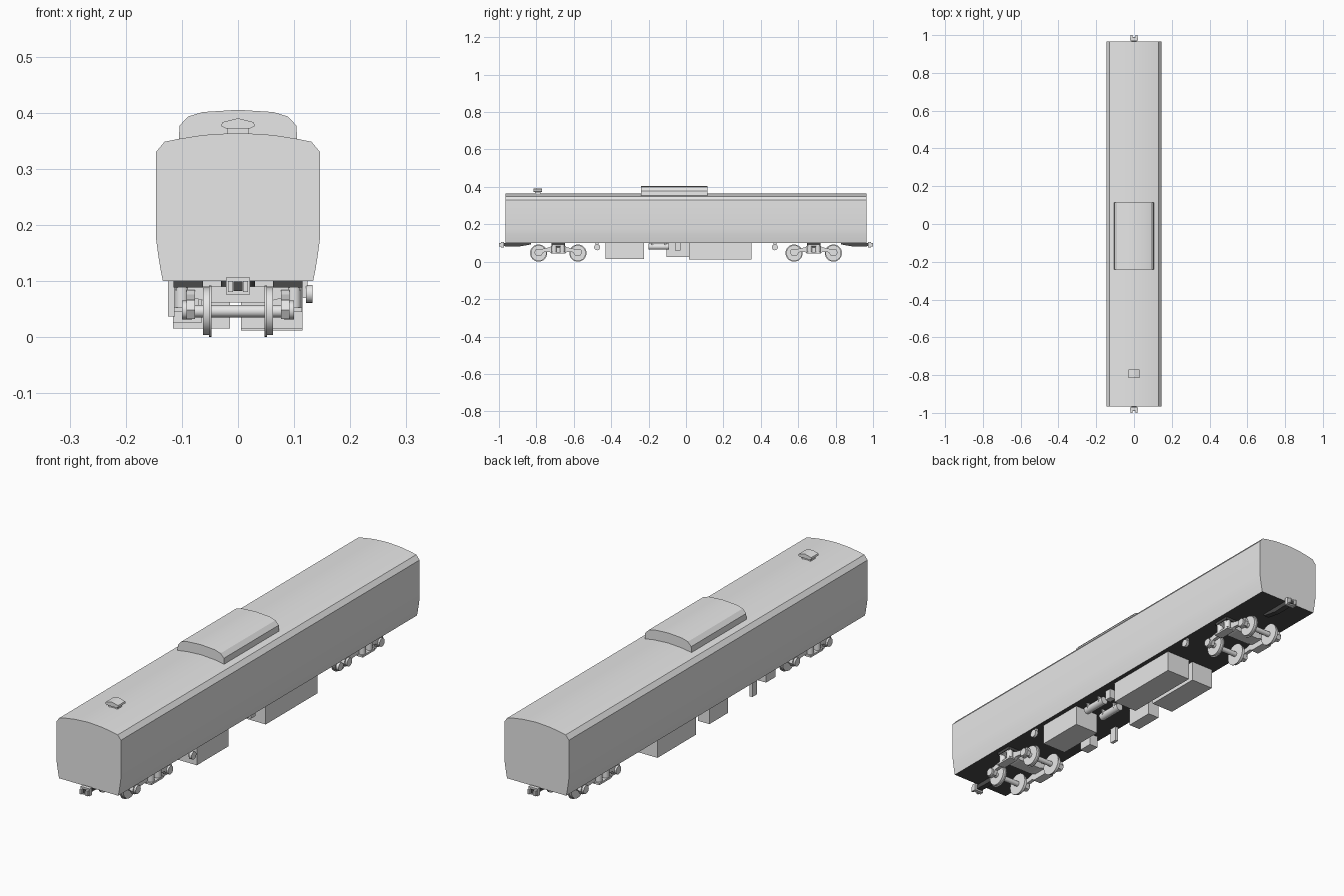
import bpy, bmesh, math
from mathutils import Matrix, Vector

cube = bpy.data.objects.get("Cube")
if cube:
    bpy.data.objects.remove(cube, do_unlink=True)


def material(name, value):
    m = bpy.data.materials.new(name)
    m.use_nodes = True
    colour = (value, value, value, 1)
    m.diffuse_color = colour
    m.node_tree.nodes["Principled BSDF"].inputs["Base Color"].default_value = colour
    return m


GREY = material("light grey", 0.8)
DARK = material("near black", 0.07)


def finish(name, bm, mat, smooth=0):
    bmesh.ops.recalc_face_normals(bm, faces=bm.faces)
    mesh = bpy.data.meshes.new(name)
    bm.to_mesh(mesh)
    bm.free()
    mesh.materials.append(mat)
    ob = bpy.data.objects.new(name, mesh)
    bpy.context.collection.objects.link(ob)
    if smooth:
        bpy.ops.object.select_all(action="DESELECT")
        ob.select_set(True)
        bpy.context.view_layer.objects.active = ob
        bpy.ops.object.shade_smooth_by_angle(angle=math.radians(smooth))
    return ob


def prism(name, pts, lo, hi, axis="y", mat=GREY, smooth=0):
    """Extrude a profile of (side, height) points along x or y."""
    bm = bmesh.new()
    place = (lambda p: (p[0], lo, p[1])) if axis == "y" else (lambda p: (lo, p[0], p[1]))
    face = bm.faces.new([bm.verts.new(place(p)) for p in pts])
    out = bmesh.ops.extrude_face_region(bm, geom=[face])
    move = Vector((0, hi - lo, 0) if axis == "y" else (hi - lo, 0, 0))
    bmesh.ops.translate(bm, vec=move, verts=[v for v in out["geom"] if isinstance(v, bmesh.types.BMVert)])
    return finish(name, bm, mat, smooth)


def box(name, x, y, z, mat=GREY):
    return prism(name, [(x[0], z[0]), (x[1], z[0]), (x[1], z[1]), (x[0], z[1])], y[0], y[1], "y", mat)


def rod(name, centre, r, length, axis="x", mat=GREY, sides=20, r2=None):
    bm = bmesh.new()
    turn = Matrix.Rotation(math.pi / 2, 4, "Y" if axis == "x" else "X")
    if axis == "z":
        turn = Matrix()
    bmesh.ops.create_cone(bm, cap_ends=True, segments=sides, radius1=r, radius2=r if r2 is None else r2,
                          depth=length, matrix=Matrix.Translation(centre) @ turn)
    return finish(name, bm, mat, 35)


def mirrored(half):
    return half + [(-a, b) for a, b in reversed(half) if a > 0]


# Coach shell with a dark floor
shell = prism("body_shell", mirrored([
    (0.134, 0.1), (0.138, 0.12), (0.142, 0.145), (0.146, 0.175), (0.146, 0.33),
    (0.131, 0.348), (0.107, 0.353), (0.063, 0.36), (0, 0.364)]), -0.965, 0.965, smooth=20)
shell.data.materials.append(DARK)
for p in shell.data.polygons:
    p.material_index = int(p.normal.z < -0.9)

# Roof equipment
prism("roof_unit", mirrored([
    (0.106, 0.345), (0.104, 0.377), (0.089, 0.393), (0.063, 0.401), (0, 0.405)]), -0.24, 0.115, smooth=20)
box("vent_neck", (-0.02, 0.02), (-0.807, -0.777), (0.355, 0.374))
prism("vent_cap", mirrored([(0.022, 0.372), (0.03, 0.376), (0.028, 0.383), (0, 0.39)]), -0.815, -0.769)

# Underfloor equipment boxes
for name, x, y, z in [
    ("front_equipment_box", (0.005, 0.115), (-0.43, -0.225), 0.015),
    ("left_equipment_box", (0.005, 0.115), (0.015, 0.35), 0.012),
    ("right_equipment_box", (-0.116, -0.014), (0.1, 0.35), 0.015),
    ("right_battery_box", (-0.116, -0.065), (-0.105, 0.015), 0.025),
    ("right_post", (-0.125, -0.112), (-0.28, -0.25), 0.037),
    ("right_small_box", (-0.11, -0.07), (-0.42, -0.36), 0.05),
    ("left_bracket", (0.075, 0.1), (-0.06, -0.03), 0.06),
]:
    box(name, x, y, (z, 0.102))

# Air tanks
for i, x in enumerate((0.08, 0.0)):
    rod(f"air_tank_{i}", (x, -0.145, 0.08), 0.016, 0.11, "y")
    for y in (-0.18, -0.11):
        box("tank_strap", (x - 0.017, x + 0.017), (y - 0.004, y + 0.004), (0.078, 0.102))

# Brake wheels below the left sill
for y in (-0.475, 0.475):
    rod("hand_wheel", (0.127, y, 0.077), 0.016, 0.012)
    box("hand_wheel_hanger", (0.115, 0.124), (y - 0.008, y + 0.008), (0.07, 0.102))

# Bogies
FRAME = [(0, 0.045), (0.035, 0.045), (0.05, 0.053), (0.08, 0.05), (0.09, 0.032), (0.118, 0.032),
         (0.128, 0.048), (0.122, 0.066), (0.088, 0.068), (0.05, 0.076), (0.035, 0.084), (0, 0.084)]
HALF = [p for p in FRAME if p[0] > 0]
for c in (-0.683, 0.683):
    outline = HALF + [(-a, b) for a, b in reversed(HALF)]
    for s in (-1, 1):
        prism("bogie_side_frame", [(c + a, b) for a, b in outline], s * 0.077, s * 0.092, "x")
        box("bogie_side_bearer", sorted((s * 0.062, s * 0.115)), (c - 0.035, c + 0.035), (0.088, 0.102), DARK)
        for d in (-0.022, 0.022):
            rod("bogie_spring", (s * 0.1, c + d, 0.07), 0.013, 0.04, "z", sides=12)
        box("spring_plank", sorted((s * 0.086, s * 0.114)), (c - 0.04, c + 0.04), (0.045, 0.053))
    prism("bogie_bolster", mirrored([(0.05, 0.062), (0.08, 0.07), (0.112, 0.084), (0.112, 0.092),
                                     (0.05, 0.09)]), c - 0.03, c + 0.03)
    rod("bogie_pivot", (0, c, 0.094), 0.03, 0.016, "z", DARK)
    for d in (-0.105, 0.105):
        y = c + d
        rod("axle", (0, y, 0.046), 0.011, 0.19, sides=12)
        for s in (-1, 1):
            rod("wheel_tread", (s * 0.056, y, 0.046), 0.042, 0.012, sides=28)
            rod("wheel_flange", (s * 0.0495, y, 0.046), 0.046, 0.004, sides=28)
            rod("axle_box", (s * 0.091, y, 0.048), 0.017, 0.018, sides=12)

# Couplers at both ends
for s in (-1, 1):
    prism("coupler_arm", [(s * 0.83, 0.102), (s * 0.83, 0.092), (s * 0.9, 0.08), (s * 0.98, 0.083),
                          (s * 0.98, 0.098), (s * 0.95, 0.102)], -0.012, 0.012, "x", DARK)
    box("coupler_head", (-0.021, 0.021), sorted((s * 0.972, s * 0.988)), (0.076, 0.106))
    for x in (-0.018, 0.009):
        box("coupler_jaw", (x, x + 0.009), sorted((s * 0.985, s)), (0.08, 0.1))
    box("coupler_socket", (-0.008, 0.008), sorted((s * 0.986, s * 0.991)), (0.082, 0.099), DARK)
